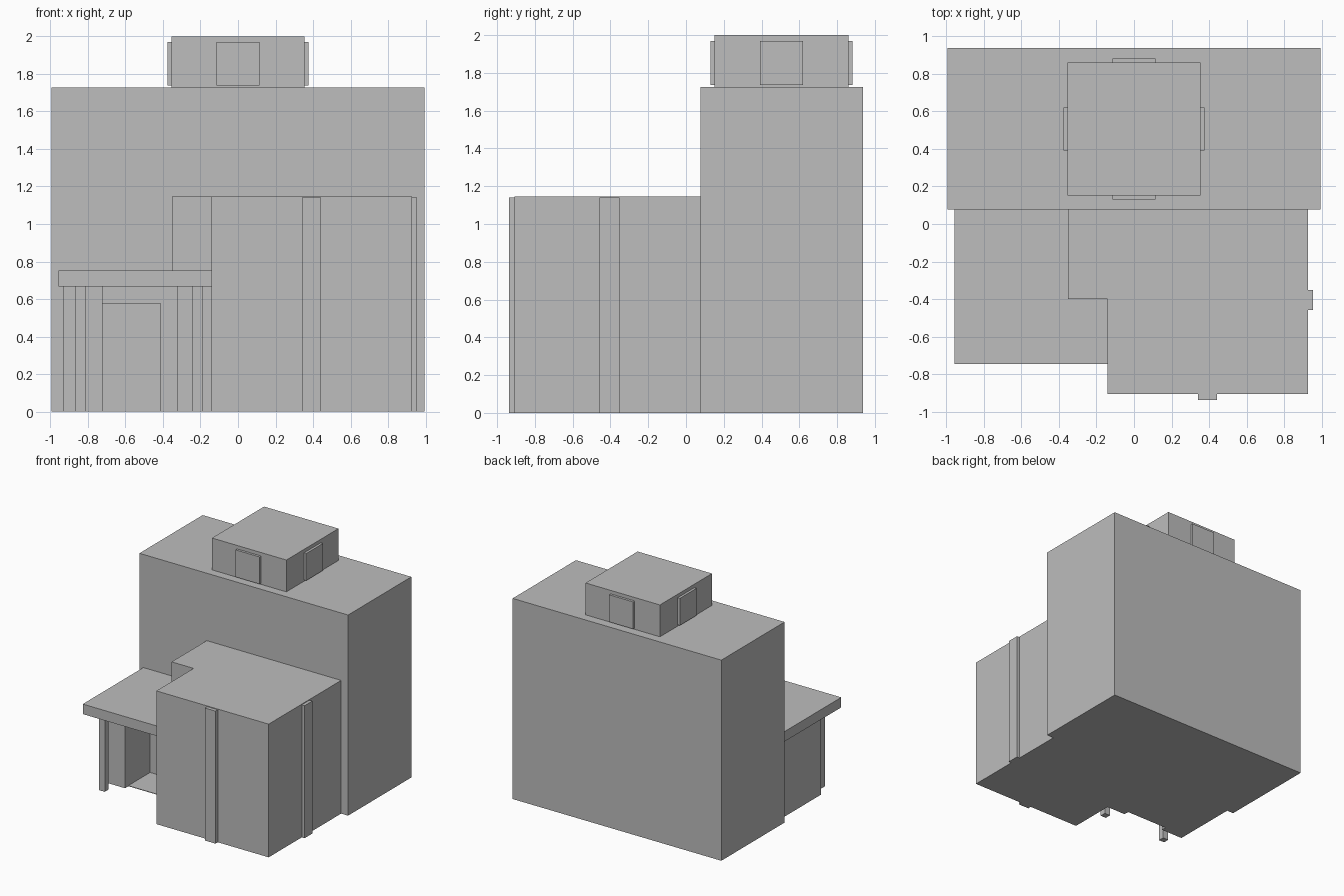
import bpy
import bmesh

cube = bpy.data.objects.get("Cube")
if cube:
    bpy.data.objects.remove(cube, do_unlink=True)

grey = bpy.data.materials.new("plain_grey")
grey.use_nodes = True
grey.diffuse_color = (0.51, 0.51, 0.51, 1)
grey.node_tree.nodes["Principled BSDF"].inputs["Base Color"].default_value = grey.diffuse_color


def prism(name, plan, z0, z1):
    """Extrude a flat plan outline from z0 up to z1."""
    bm = bmesh.new()
    base = bm.faces.new([bm.verts.new((x, y, z0)) for x, y in plan])
    top = bmesh.ops.extrude_face_region(bm, geom=[base])["geom"]
    bmesh.ops.translate(bm, vec=(0, 0, z1 - z0),
                        verts=[v for v in top if isinstance(v, bmesh.types.BMVert)])
    bmesh.ops.recalc_face_normals(bm, faces=bm.faces)
    mesh = bpy.data.meshes.new(name)
    bm.to_mesh(mesh)
    bm.free()
    mesh.materials.append(grey)
    ob = bpy.data.objects.new(name, mesh)
    bpy.context.collection.objects.link(ob)
    return ob


def box(name, x0, x1, y0, y1, z0, z1):
    return prism(name, [(x0, y0), (x1, y0), (x1, y1), (x0, y1)], z0, z1)


FRONT = 0.078    # front plane of the tower
ROOF = 1.726     # tower roof height
WING = 1.146     # wing roof height
CANOPY = 0.667   # underside of the canopy

# Main tower
box("tower", -0.993, 0.993, FRONT, 0.938, 0, ROOF)

# Rooftop room with a shallow panel on each side
cy, half, out, pw = 0.506, 0.354, 0.375, 0.114
box("rooftop_room", -half, half, cy - half, cy + half, ROOF, 2)
for s, side in ((-1, "right"), (1, "left")):
    a, b = sorted((s * half, s * out))
    box("rooftop_panel_" + side, a, b, cy - pw, cy + pw, 1.737, 1.97)
    box("rooftop_panel_" + ("front" if s < 0 else "back"),
        -pw, pw, cy + a, cy + b, 1.737, 1.97)

# Front wing with a stepped corner, and its pilasters
prism("front_wing", [(-0.352, FRONT), (-0.352, -0.4), (-0.142, -0.4),
                     (-0.142, -0.907), (0.927, -0.907), (0.927, FRONT)], 0, WING)
box("front_pilaster", 0.342, 0.443, -0.938, -0.907, 0, WING - 0.006)
box("side_pilaster", 0.927, 0.954, -0.457, -0.352, 0, WING - 0.006)

# Entrance: walls around a door recess, header above, thin floor
left = [(-0.93, FRONT), (-0.93, -0.505), (-0.722, -0.505)]
right = [(-0.323, -0.46), (-0.323, -0.505), (-0.142, -0.505), (-0.142, FRONT)]
recess = [(-0.722, -0.163), (-0.414, -0.163), (-0.414, -0.46)]
prism("entrance_walls", left + recess + right, 0, 0.577)
prism("entrance_header", left + [(-0.722, -0.46)] + right, 0.577, CANOPY)
box("entrance_floor", -0.722, -0.414, -0.46, -0.163, 0, 0.005)

# Canopy on two square posts
box("canopy", -0.956, -0.142, -0.745, FRONT, CANOPY, 0.753)
for name, x in (("right_post", -0.84), ("left_post", -0.217)):
    box(name, x - 0.027, x + 0.027, -0.65, -0.598, 0, CANOPY)
